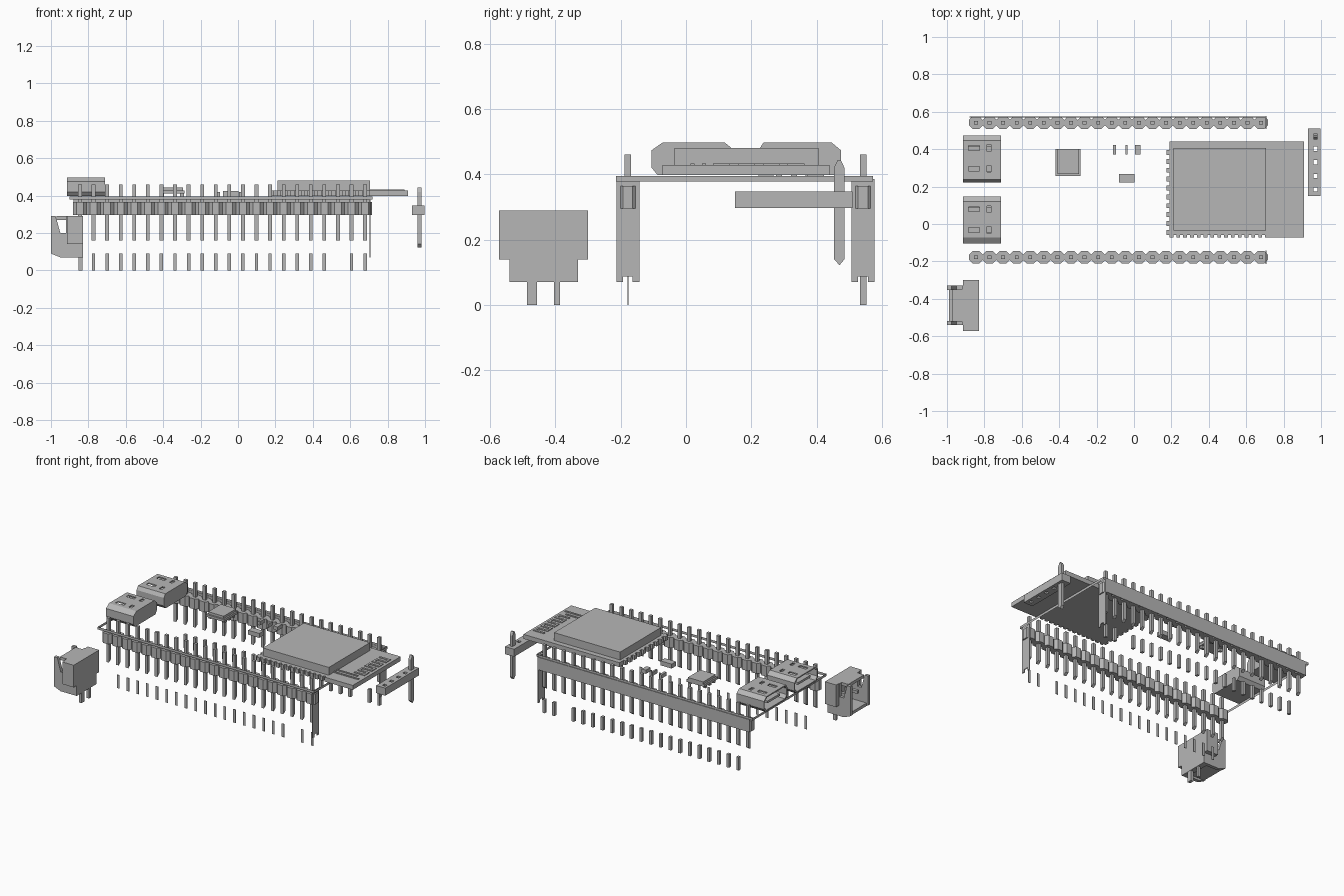
import bpy, bmesh
from mathutils import Vector

cube = bpy.data.objects.get("Cube")
if cube:
    bpy.data.objects.remove(cube)

grey = bpy.data.materials.new("plain grey")
grey.use_nodes = True
grey.diffuse_color = (0.47, 0.47, 0.47, 1)
grey.node_tree.nodes["Principled BSDF"].inputs["Base Color"].default_value = grey.diffuse_color


def finish(name, bm):
    bmesh.ops.recalc_face_normals(bm, faces=bm.faces)
    mesh = bpy.data.meshes.new(name)
    bm.to_mesh(mesh)
    bm.free()
    mesh.materials.append(grey)
    obj = bpy.data.objects.new(name, mesh)
    bpy.context.collection.objects.link(obj)
    return obj


def add_box(bm, x, y, z):
    lo, hi = Vector((x[0], y[0], z[0])), Vector((x[1], y[1], z[1]))
    made = bmesh.ops.create_cube(bm, size=1)["verts"]
    for v in made:
        v.co = (lo + hi) / 2 + v.co * (hi - lo)
    return made


def add_prism(bm, points, axis, lo, hi):
    """Extrude a 2D outline along one axis; the other two keep their order."""
    def place(p, t):
        c = list(p)
        c.insert(axis, t)
        return bm.verts.new(c)
    a = [place(p, lo) for p in points]
    b = [place(p, hi) for p in points]
    bm.faces.new(a)
    bm.faces.new(b[::-1])
    for i in range(len(a)):
        j = (i + 1) % len(a)
        bm.faces.new((a[i], b[i], b[j], a[j]))


def boxes(name, items):
    bm = bmesh.new()
    for x, y, z in items:
        add_box(bm, x, y, z)
    return finish(name, bm)


def around(c, w):
    return (c - w / 2, c + w / 2)


def cut(obj, cutter):
    cutter.hide_render = True
    cutter.hide_set(True)
    mod = obj.modifiers.new("cut", "BOOLEAN")
    mod.operation = "DIFFERENCE"
    mod.object = cutter
    mod.solver = "EXACT"


# Header rows: chamfered housings, long pins, short tails, socket end wall
PITCH, COUNT = 0.0726, 22
pin_x = [-0.845 + i * PITCH for i in range(COUNT)]

for side, y in (("front", -0.178), ("back", 0.542)):
    bm = bmesh.new()
    h, w, c = PITCH / 2, 0.033, 0.018
    for x in pin_x:
        add_prism(bm, [(x - h, y + w - c), (x - h + c, y + w), (x + h - c, y + w),
                       (x + h, y + w - c), (x + h, y - w + c), (x + h - c, y - w),
                       (x - h + c, y - w), (x - h, y - w + c)], 2, 0.295, 0.365)
    finish(side + "_header_housing", bm)

    bm = bmesh.new()
    for x in pin_x:
        verts = add_box(bm, around(x, 0.02), around(y, 0.02), (0.16, 0.46))
        for v in verts:
            if v.co.z < 0.2 and v.co.y > y:
                v.co.z += 0.015
    finish(side + "_header_pins", bm)

    depth = 0.02 if side == "back" else 0.003
    tails = [x for x in pin_x[1:] if abs(x - 0.534) > 0.03]
    boxes(side + "_socket_tails", [(around(x, 0.018), around(y, depth), (0, 0.09)) for x in tails])

    # End wall with a small notch in its lower edge
    wall = [(y - 0.035, 0.07), (y - 0.015, 0.07), (y - 0.015, 0.088), (y + 0.015, 0.088),
            (y + 0.015, 0.07), (y + 0.035, 0.07), (y + 0.035, 0.385), (y - 0.035, 0.385)]
    bm = bmesh.new()
    add_prism(bm, wall, 0, 0.702, 0.708)
    finish(side + "_socket_end_wall", bm)

boxes("back_header_plate", [((-0.88, 0.708), (0.57, 0.576), (0.295, 0.38))])

# Board edge: only the thin upright rim
bm = bmesh.new()
rim = [(-0.9, -0.215), (0.72, -0.215), (0.72, 0.572), (-0.9, 0.572)]
low = [bm.verts.new((*p, 0.378)) for p in rim]
top = [bm.verts.new((*p, 0.395)) for p in rim]
for i in range(4):
    j = (i + 1) % 4
    bm.faces.new((low[i], low[j], top[j], top[i]))
finish("board_rim", bm)

# Wireless module: board, raised shield, edge pads, antenna trace
boxes("module_board", [((0.19, 0.91), (-0.058, 0.44), (0.398, 0.428))])
boxes("module_lip", [((0.7, 0.91), (-0.072, -0.058), (0.398, 0.428))])
boxes("module_shield", [((0.21, 0.705), (-0.035, 0.405), (0.428, 0.481))])
pads = [((0.175, 0.19), around(-0.045 + i * 0.0475, 0.026), (0.398, 0.428)) for i in range(10)]
pads += [(around(0.2 + i * 0.0365, 0.02), (-0.072, -0.058), (0.398, 0.428)) for i in range(14)]
boxes("module_edge_pads", pads)

trace = []
for i in range(4):
    y = 0.09 + i * 0.076
    trace += [((0.81, 0.89), around(y, 0.014), (0.428, 0.433)),
              ((0.81, 0.89), around(y + 0.038, 0.014), (0.428, 0.433)),
              ((0.876, 0.89), (y, y + 0.038), (0.428, 0.433))]
    if i < 3:
        trace.append(((0.81, 0.824), (y + 0.038, y + 0.076), (0.428, 0.433)))
trace += [((0.705, 0.89), around(0.02, 0.012), (0.428, 0.433)),
          ((0.705, 0.86), around(0.055, 0.012), (0.428, 0.433))]
boxes("module_antenna_trace", trace)

# Two charging ports: chamfered metal shells, open at the left end
for side, y0, slope in (("front", -0.105, 0.033), ("back", 0.222, 0.015)):
    y1 = y0 + 0.252

    def shell(inset):
        d = inset
        return [(y0 + 0.018 + d, 0.398 + d), (y1 - 0.018 - d, 0.398 + d), (y1 - d, 0.42 + d),
                (y1 - d, 0.474 - d / 2), (y1 - 0.028 - d, 0.497 - d),
                (y0 + slope + d, 0.497 - d), (y0 + d, 0.474 - d / 2), (y0 + d, 0.42 + d)]
    bm = bmesh.new()
    add_prism(bm, shell(0), 0, -0.915, -0.71)
    port = finish(side + "_port_shell", bm)
    bm = bmesh.new()
    add_prism(bm, shell(0.008), 0, -0.95, -0.74)
    cut(port, finish(side + "_port_cavity_cutter", bm))
    holes = []
    for f in (0.29, 0.73):
        yc = y0 + f * 0.252
        holes += [((-0.885, -0.825), around(yc, 0.026), (0.48, 0.52)),
                  ((-0.785, -0.765), around(yc, 0.036), (0.48, 0.52))]
    cut(port, boxes(side + "_port_slot_cutter", holes))
    boxes(side + "_port_tongue", [((-0.9, -0.735), (y0 + 0.06, y1 - 0.06), (0.435, 0.45))])

# Small surface parts
boxes("chip_body", [((-0.42, -0.285), (0.257, 0.402), (0.412, 0.428)),
                    ((-0.41, -0.295), (0.268, 0.402), (0.428, 0.444))])
chip_legs = []
for y in (0.285, 0.33, 0.375):
    chip_legs += [(around(x, 0.02), around(y, 0.018), (0.395, 0.412)) for x in (-0.405, -0.3)]
boxes("chip_legs", chip_legs)
boxes("small_components", [((-0.113, -0.097), (0.372, 0.422), (0.395, 0.42)),
                           ((-0.046, -0.034), (0.372, 0.422), (0.395, 0.42)),
                           ((0.005, 0.036), (0.372, 0.422), (0.395, 0.42)),
                           ((-0.08, 0.004), (0.222, 0.268), (0.395, 0.425))])

# Side header: bar with holes and one pointed pin
bar = boxes("side_header_bar", [((0.93, 0.998), (0.15, 0.51), (0.297, 0.348))])
hole_y = [0.185 + i * 0.0725 for i in range(4)]
cut(bar, boxes("side_header_hole_cutter",
               [(around(0.97, 0.022), around(y, 0.022), (0.25, 0.4)) for y in hole_y]))
bm = bmesh.new()
add_prism(bm, [(0.47, 0.122), (0.485, 0.14), (0.485, 0.42), (0.474, 0.444),
               (0.464, 0.444), (0.453, 0.42), (0.453, 0.14)], 0, 0.96, 0.98)
finish("side_header_pin", bm)

# Battery socket: side walls, floor, rear wall with ears, contacts and legs
profile = [(-1, 0.09), (-0.95, 0.07), (-0.83, 0.07), (-0.83, 0.29), (-0.92, 0.29),
           (-0.92, 0.2), (-0.95, 0.2), (-0.975, 0.29), (-1, 0.29)]
bm = bmesh.new()
for lo, hi in ((-0.54, -0.518), (-0.352, -0.33)):
    add_prism(bm, profile, 1, lo, hi)
finish("battery_socket_sides", bm)
boxes("battery_socket_body", [((-0.868, -0.83), (-0.52, -0.35), (0.07, 0.29)),
                              ((-0.99, -0.83), (-0.52, -0.35), (0.085, 0.105)),
                              ((-0.915, -0.83), (-0.572, -0.538), (0.14, 0.29)),
                              ((-0.915, -0.83), (-0.332, -0.3), (0.14, 0.29)),
                              ((-0.97, -0.868), (-0.52, -0.35), (0.27, 0.29))])
contact_y = (-0.471, -0.395)
boxes("battery_socket_contacts", [((-0.96, -0.86), around(y, 0.02), (0.18, 0.2)) for y in contact_y])
boxes("battery_socket_legs", [((-0.852, -0.832), around(-0.471, 0.03), (0, 0.08)),
                              ((-0.852, -0.832), around(-0.395, 0.018), (0, 0.08))])
